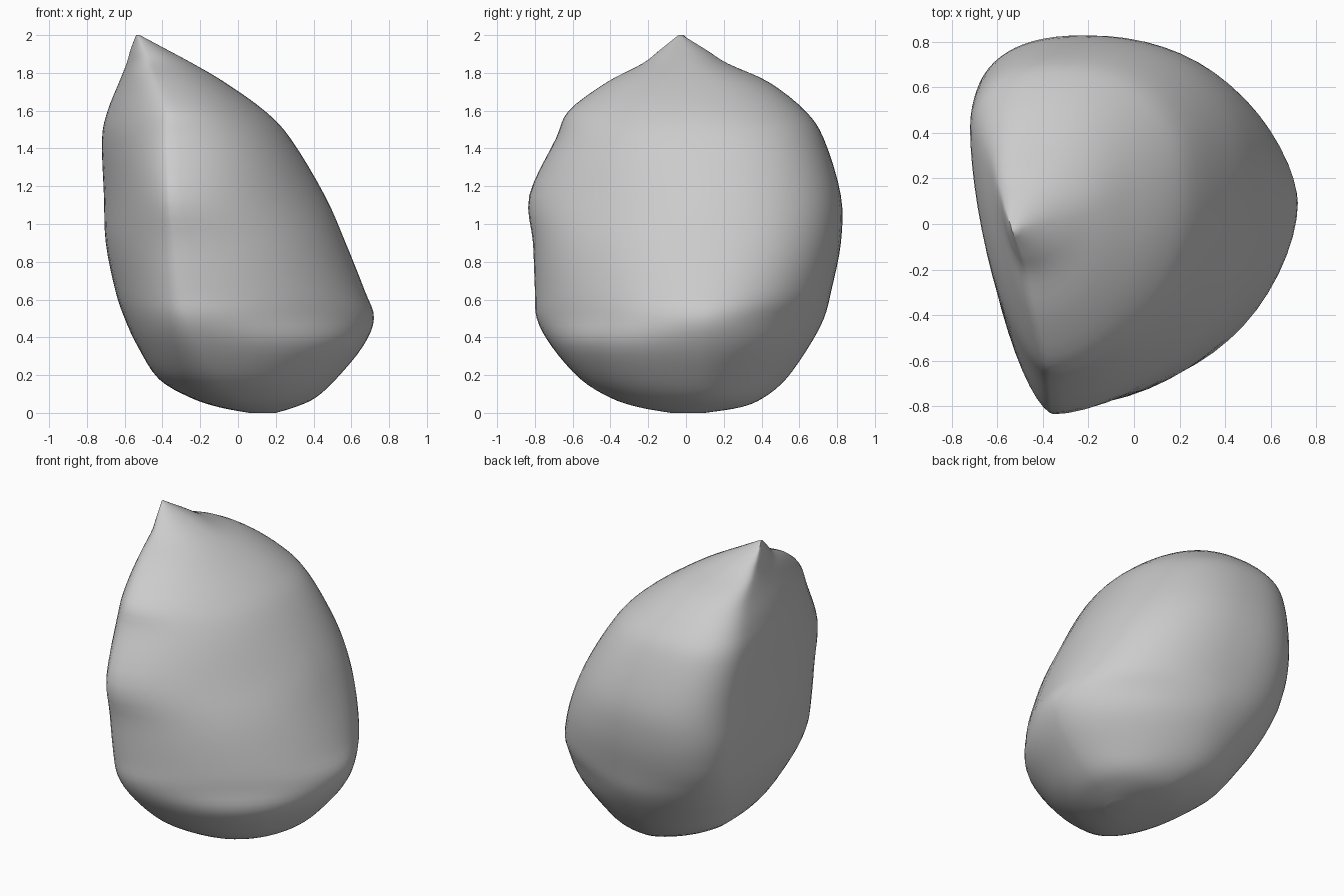
import bpy, bmesh, math

default = bpy.data.objects.get("Cube")
if default:
    bpy.data.objects.remove(default, do_unlink=True)

# Stone levels: height, left, right, front, back, x of the front edge,
# then roundness of the back right, front left and front right corners
LEVELS = [
    (0, .06, .2, -.08, .1, .11, 2, 2, 2),
    (.03, -.1, .3, -.25, .29, .06, 1.9, 2.1, 2),
    (.08, -.25, .41, -.4, .41, 0, 1.9, 2.2, 2),
    (.18, -.42, .52, -.56, .53, -.1, 1.8, 2.2, 2.1),
    (.35, -.53, .66, -.71, .65, -.2, 1.8, 2.1, 2.1),
    (.5, -.6, .72, -.79, .73, -.26, 1.75, 2, 1.8),
    (.65, -.65, .67, -.8, .77, -.3, 2.1, 1.85, 1.9),
    (.9, -.7, .57, -.81, .82, -.33, 2.3, 1.7, 1.95),
    (1.15, -.71, .46, -.83, .82, -.36, 2.3, 1.55, 1.75),
    (1.45, -.72, .28, -.69, .73, -.37, 2.3, 1.6, 1.95),
    (1.6, -.69, .14, -.62, .63, -.37, 2.2, 1.6, 1.85),
    (1.75, -.63, -.07, -.42, .44, -.42, 2.2, 1.6, 2),
    (1.85, -.59, -.24, -.23, .22, -.46, 2, 1.6, 2),
    (1.92, -.57, -.37, -.14, .11, -.49, 2, 1.6, 2),
    (2, -.54, -.52, -.04, -.02, -.53, 2, 1.6, 2),
]
STEPS = 4      # rings between levels
QUARTER = 16   # points per quarter of a ring


def spline(a, b, c, d, t):
    """Smooth value between b and c."""
    return b + t / 2 * (c - a + t * (2*a - 5*b + 4*c - d + t * (3*(b - c) + d - a)))


def quarter(start, end, power, start_is_side):
    """Rounded corner between two extreme points; power 1 is a straight line."""
    points = []
    for i in range(QUARTER):
        angle = math.pi / 2 * i / QUARTER
        c = math.cos(angle) ** (2 / power)
        s = math.sin(angle) ** (2 / power)
        if start_is_side:
            x = end[0] + (start[0] - end[0]) * c
            y = start[1] + (end[1] - start[1]) * s
        else:
            x = start[0] + (end[0] - start[0]) * s
            y = end[1] + (start[1] - end[1]) * c
        points.append((x, y))
    return points


def outline(z, left, right, front, back, edge_x, back_right, front_left, front_right):
    """Section with a flatter left face that rounds off towards the base."""
    rise = min(1, z / .7)
    right_pt = (right, front + .58 * (back - front))
    back_pt = (left + .4 * (right - left), back)
    left_pt = (left, (.2 + .35 * rise) * back)
    front_pt = (edge_x, front)
    return (quarter(right_pt, back_pt, back_right, True)
            + quarter(back_pt, left_pt, 1.8 + .6 * rise, False)
            + quarter(left_pt, front_pt, front_left, True)
            + quarter(front_pt, right_pt, front_right, False))


# Loft the sections
bm = bmesh.new()
rings = []
last = len(LEVELS) - 1
for k in range(last):
    four = [LEVELS[min(max(k + j, 0), last)] for j in (-1, 0, 1, 2)]
    for step in range(STEPS + (k == last - 1)):
        z, *sizes = [spline(*values, step / STEPS) for values in zip(*four)]
        rings.append([bm.verts.new((x, y, z)) for x, y in outline(z, *sizes)])
for low, high in zip(rings, rings[1:]):
    for i in range(len(low)):
        j = (i + 1) % len(low)
        bm.faces.new((low[i], low[j], high[j], high[i]))
bm.faces.new(rings[0][::-1])
bm.faces.new(rings[-1])
bmesh.ops.recalc_face_normals(bm, faces=bm.faces)

mesh = bpy.data.meshes.new("stone")
bm.to_mesh(mesh)
bm.free()
stone = bpy.data.objects.new("stone", mesh)
bpy.context.collection.objects.link(stone)

# Grey stone colour
grey = bpy.data.materials.new("stone grey")
grey.use_nodes = True
color = (.6, .6, .6, 1)
grey.diffuse_color = color
grey.node_tree.nodes["Principled BSDF"].inputs["Base Color"].default_value = color
mesh.materials.append(grey)

# Smooth shading with the sharpest creases kept
bpy.ops.object.select_all(action="DESELECT")
stone.select_set(True)
bpy.context.view_layer.objects.active = stone
bpy.ops.object.shade_smooth_by_angle(angle=math.radians(50))
